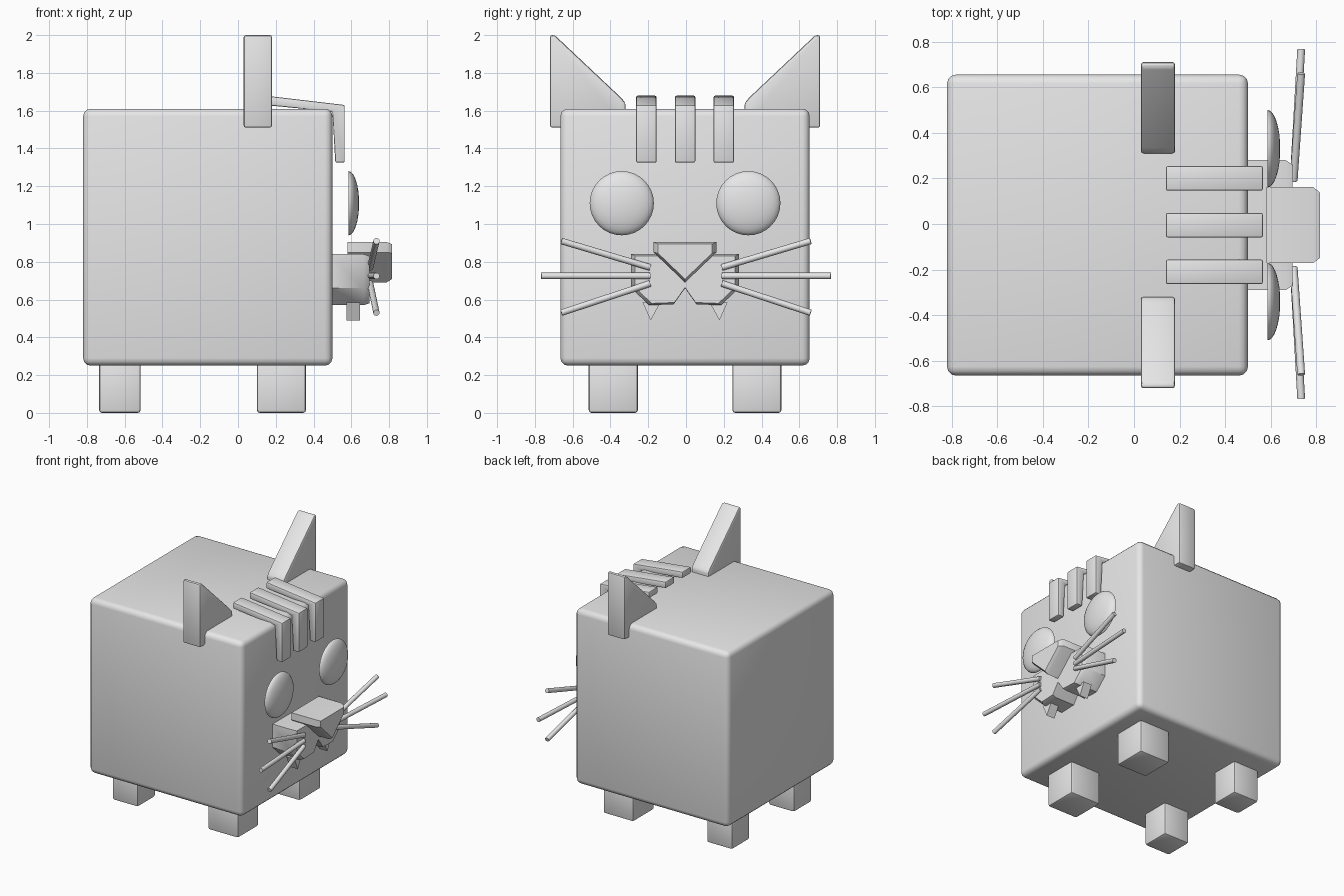
import bpy, bmesh, math
from mathutils import Vector, Matrix

cube = bpy.data.objects.get("Cube")
if cube:
    bpy.data.objects.remove(cube, do_unlink=True)

grey = bpy.data.materials.new("plain grey")
grey.use_nodes = True
grey.diffuse_color = (0.8, 0.8, 0.8, 1)
grey.node_tree.nodes["Principled BSDF"].inputs["Base Color"].default_value = (0.8, 0.8, 0.8, 1)

MID = -0.005  # centre line of the head in y


def finish(bm, name, bevel=0.0, segments=2, angle=40):
    """Round the edges, then turn the bmesh into a smooth-shaded object."""
    bmesh.ops.recalc_face_normals(bm, faces=bm.faces)
    if bevel:
        sharp = [e for e in bm.edges if e.calc_face_angle(0) > 0.5]
        bmesh.ops.bevel(bm, geom=sharp, offset=bevel, segments=segments,
                        profile=0.5, affect='EDGES', clamp_overlap=True)
    mesh = bpy.data.meshes.new(name)
    bm.to_mesh(mesh)
    bm.free()
    mesh.materials.append(grey)
    obj = bpy.data.objects.new(name, mesh)
    bpy.context.collection.objects.link(obj)
    bpy.ops.object.select_all(action='DESELECT')
    obj.select_set(True)
    bpy.context.view_layer.objects.active = obj
    bpy.ops.object.shade_smooth_by_angle(angle=math.radians(angle))
    return obj


def box(name, low, high, bevel, segments=2):
    bm = bmesh.new()
    bmesh.ops.create_cube(bm, size=1)
    low, high = Vector(low), Vector(high)
    for v in bm.verts:
        v.co = (low + high) / 2 + v.co * (high - low)
    return finish(bm, name, bevel, segments)


def loft(name, rings, bevel=0.0):
    """Join matching outlines into one closed solid."""
    bm = bmesh.new()
    loops = [[bm.verts.new(p) for p in ring] for ring in rings]
    for a, b in zip(loops, loops[1:]):
        for i in range(len(a)):
            j = (i + 1) % len(a)
            bm.faces.new((a[i], a[j], b[j], b[i]))
    bm.faces.new(loops[0])
    bm.faces.new(loops[-1])
    return finish(bm, name, bevel)


def snout_part(name, half, x0, x1, chamfer, shrink, mid_z):
    """Mirror a half outline in y and push it forward, with a chamfered front."""
    outline = half + [(-y, z) for y, z in reversed(half) if y > 0]

    def ring(x, s):
        return [(x, MID + y * s, mid_z + (z - mid_z) * s) for y, z in outline]
    return loft(name, [ring(x0, 1), ring(x1 - chamfer, 1), ring(x1, shrink)])


# Body
box("body", (-0.82, MID - 0.66, 0.25), (0.50, MID + 0.66, 1.61), 0.04, 3)

# Stripes folded over the front top edge
fold = [(0.14, 1.68), (0.565, 1.63), (0.565, 1.325),
        (0.515, 1.325), (0.50, 1.595), (0.14, 1.63)]
for label, y in (("right", -0.205), ("middle", 0), ("left", 0.205)):
    loft(label + "_stripe", [[(x, MID + y + w, z) for x, z in fold]
                             for w in (-0.054, 0.054)], 0.008)

# Muzzle and nose
snout_part("muzzle", [(0, 0.66), (0.06, 0.575), (0.19, 0.57), (0.285, 0.66), (0.285, 0.84)],
           0.49, 0.695, 0.03, 0.93, 0.71)
snout_part("nose", [(0, 0.69), (0.167, 0.85), (0.167, 0.905)],
           0.58, 0.815, 0.03, 0.86, 0.82)

# Paired parts
ear = [(0.715, 1.51), (0.715, 2.0), (0.69, 2.0), (0.34, 1.67), (0.315, 1.64), (0.315, 1.51)]
fang = [(0.13, 0.585), (0.225, 0.585), (0.182, 0.49)]
for side, s in (("right", -1), ("left", 1)):
    box(side + "_front_leg", (0.10, MID + s * 0.38 - 0.13, 0),
        (0.36, MID + s * 0.38 + 0.13, 0.28), 0.015)
    box(side + "_back_leg", (-0.735, MID + s * 0.38 - 0.11, 0),
        (-0.515, MID + s * 0.38 + 0.11, 0.28), 0.015)
    loft(side + "_ear", [[(x, MID + s * y, z) for y, z in ear] for x in (0.03, 0.18)], 0.012)
    loft(side + "_fang", [[(x, MID + s * y, z) for y, z in fang] for x in (0.575, 0.645)])

    # Eye: shallow dome with a flat back
    bm = bmesh.new()
    bmesh.ops.create_uvsphere(bm, u_segments=32, v_segments=16, radius=0.17)
    cut = bmesh.ops.bisect_plane(bm, geom=bm.verts[:] + bm.edges[:] + bm.faces[:],
                                 plane_co=(0, 0, 0), plane_no=(0, 0, 1), clear_inner=True)
    rim = [g for g in cut["geom_cut"] if isinstance(g, bmesh.types.BMEdge)]
    bmesh.ops.holes_fill(bm, edges=rim)
    bm.transform(Matrix.Translation((0.585, MID + s * 0.335, 1.11))
                 @ Matrix.Rotation(math.pi / 2, 4, 'Y') @ Matrix.Diagonal((1, 1, 0.33, 1)))
    finish(bm, side + "_eye")

    # Whiskers fanning out from the muzzle
    for label, y, z0, z1 in (("upper", 0.66, 0.77, 0.91), ("middle", 0.767, 0.725, 0.725),
                             ("lower", 0.66, 0.685, 0.53)):
        a, b = Vector((0.70, s * 0.19, z0)), Vector((0.733, s * y, z1))
        bm = bmesh.new()
        bmesh.ops.create_cone(bm, cap_ends=True, segments=12, radius1=0.017,
                              radius2=0.017, depth=(b - a).length)
        turn = (b - a).to_track_quat('Z', 'Y').to_matrix().to_4x4()
        bm.transform(Matrix.Translation((a + b) / 2) @ turn)
        finish(bm, side + "_" + label + "_whisker")
